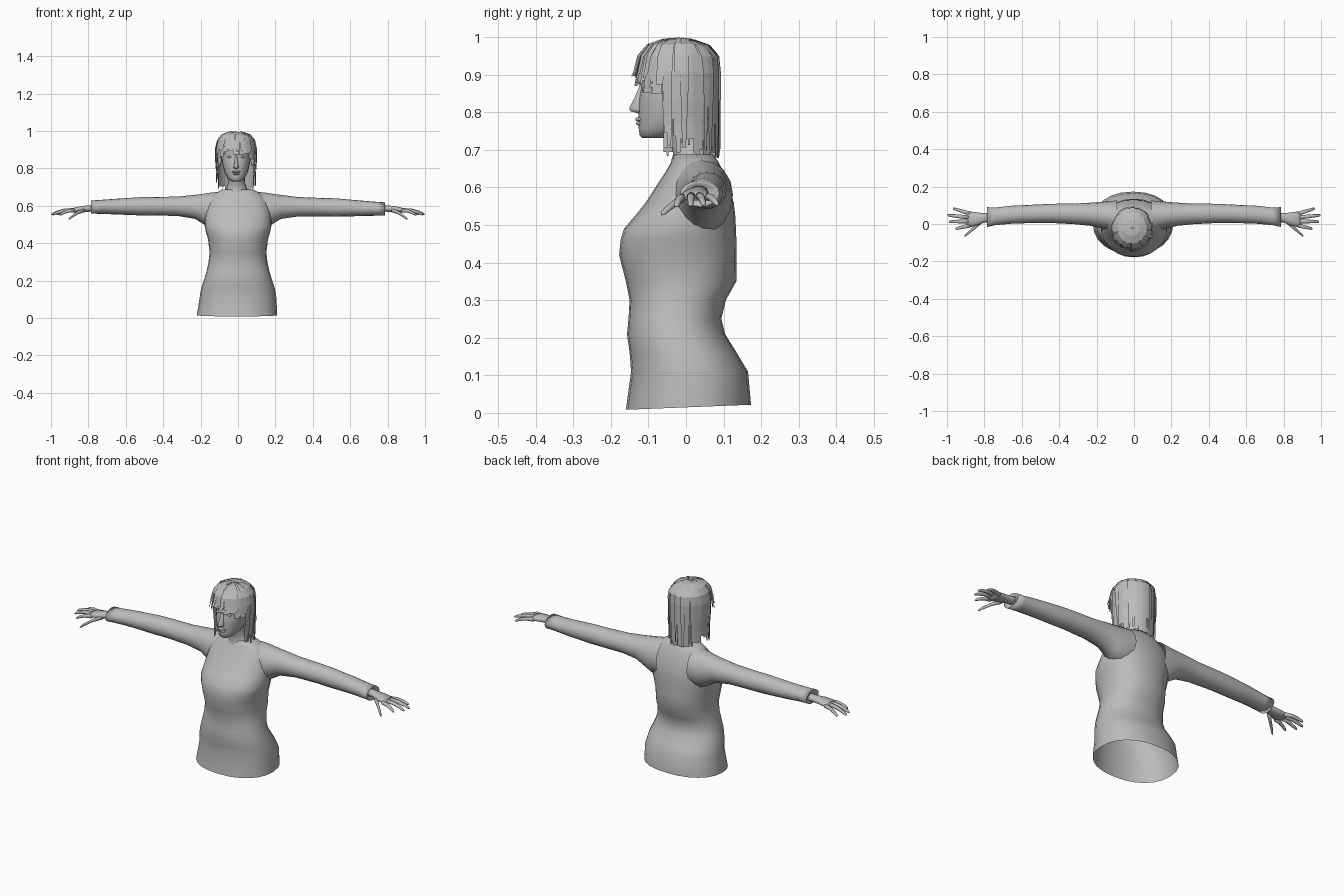
import bpy, bmesh, math, random
from mathutils import Vector

if "Cube" in bpy.data.objects:
    bpy.data.objects.remove(bpy.data.objects["Cube"])

random.seed(4)
grey = bpy.data.materials.new("plain grey")
grey.diffuse_color = (0.5, 0.5, 0.5, 1)
grey.use_nodes = True
grey.node_tree.nodes["Principled BSDF"].inputs["Base Color"].default_value = grey.diffuse_color


def finish(name, bm, smooth=True, recalc=True):
    if recalc:
        bmesh.ops.recalc_face_normals(bm, faces=bm.faces)
    me = bpy.data.meshes.new(name)
    bm.to_mesh(me)
    bm.free()
    me.materials.append(grey)
    for p in me.polygons:
        p.use_smooth = smooth
    ob = bpy.data.objects.new(name, me)
    bpy.context.collection.objects.link(ob)
    return ob


def loft(bm, rings, cap_start=False, cap_end=False):
    rows = [[bm.verts.new(p) for p in r] for r in rings]
    n = len(rows[0])
    for a, b in zip(rows, rows[1:]):
        for i in range(n):
            j = (i + 1) % n
            bm.faces.new((a[i], a[j], b[j], b[i]))
    if cap_start:
        bm.faces.new(rows[0][::-1])
    if cap_end:
        bm.faces.new(rows[-1])


def power(v, e):
    return math.copysign(abs(v) ** e, v)


def level_ring(z, cx, hw, yf, yb, n=24, e=0.9, tilt=0.0):
    # horizontal section: half width, front y, back y
    cy, ry = (yf + yb) / 2, (yb - yf) / 2
    pts = []
    for i in range(n):
        t = 2 * math.pi * i / n
        y = cy + ry * power(math.sin(t), e)
        pts.append((cx + hw * power(math.cos(t), e), y, z + tilt * (y - cy)))
    return pts


def tube(bm, pts, n=8, start=False):
    # limb section list: (x, y, z, half depth, half height), running along x
    rings = [[(x, y + ry * math.cos(2 * math.pi * i / n), z + rz * math.sin(2 * math.pi * i / n))
              for i in range(n)] for x, y, z, ry, rz in pts]
    loft(bm, rings, start, True)


def blob(name, loc, scale, seg=12):
    bm = bmesh.new()
    bmesh.ops.create_uvsphere(bm, u_segments=seg, v_segments=8, radius=1)
    for v in bm.verts:
        v.co = Vector(c * s for c, s in zip(v.co, scale)) + Vector(loc)
    return finish(name, bm)


# Top: open hem, waist, bust and sloping shoulders
body = [(.015, -.005, .215, -.16, .173), (.11, 0, .205, -.146, .165), (.16, 0, .197, -.15, .135),
        (.21, 0, .18, -.157, .104), (.25, 0, .168, -.153, .094), (.30, 0, .157, -.15, .106),
        (.35, 0, .152, -.16, .134), (.42, 0, .16, -.178, .135), (.46, 0, .172, -.174, .134),
        (.49, 0, .178, -.165, .133), (.525, 0, .178, -.135, .131), (.56, 0, .175, -.107, .127),
        (.61, 0, .165, -.075, .112), (.645, 0, .145, -.052, .098), (.67, 0, .115, -.038, .085),
        (.688, -.003, .08, -.03, .072)]
bm = bmesh.new()
loft(bm, [level_ring(*b, tilt=.04 if k == 0 else 0) for k, b in enumerate(body)], cap_end=True)
finish("torso", bm)

# Neck
bm = bmesh.new()
loft(bm, [level_ring(*r, n=16, e=1) for r in
          [(.66, -.005, .075, -.042, .08), (.69, -.006, .055, -.034, .066),
           (.72, -.008, .046, -.042, .055), (.77, -.01, .046, -.06, .05)]])
finish("neck", bm)

# Head
bm = bmesh.new()
loft(bm, [level_ring(*r, n=20, e=.95) for r in
          [(.731, -.01, .022, -.116, -.06), (.738, -.01, .036, -.123, -.03), (.757, -.01, .052, -.126, .01),
           (.785, -.01, .064, -.126, .045), (.82, -.01, .073, -.127, .065), (.85, -.01, .077, -.123, .075),
           (.865, -.01, .078, -.119, .078), (.885, -.01, .079, -.124, .08), (.92, -.01, .079, -.118, .08),
           (.955, -.01, .066, -.095, .062), (.98, -.01, .035, -.06, .03)]], True, True)
finish("head", bm)

# Nose: wedge from the bridge to the tip
bm = bmesh.new()
loft(bm, [[(-.01 - w, -.11, z), (-.01 - w * .4, y, z), (-.01 + w * .4, y, z), (-.01 + w, -.11, z)]
          for z, w, y in [(.875, .008, -.122), (.84, .011, -.136), (.812, .016, -.151),
                          (.803, .018, -.149), (.797, .014, -.128)]], True, True)
finish("nose", bm)
blob("upper_lip", (-.01, -.123, .781), (.023, .012, .006))
blob("lower_lip", (-.01, -.122, .77), (.019, .011, .006))
for s, side in ((-1, "left"), (1, "right")):
    blob(side + "_eye", (-.01 + s * .032, -.109, .86), (.014, .008, .006))
    blob(side + "_ear", (-.01 + s * .09, -.012, .84), (.012, .018, .03))

# Sleeves and hands
for s, side in ((-1, "left"), (1, "right")):
    dz = .005 if s < 0 else -.005
    sleeve = [(.09, .04, .58, .085, .095), (.14, .045, .574, .078, .097), (.18, .048, .582, .07, .083),
              (.23, .052, .594, .062, .064), (.32, .054, .596, .055, .052), (.45, .057, .595, .051, .049),
              (.52, .055, .594, .049, .049), (.65, .05, .591, .048, .042), (.74, .041, .589, .047, .037),
              (.787, .037, .588, .053, .035), (.775, .037, .588, .038, .026)]
    bm = bmesh.new()
    tube(bm, [(s * x, y, z + dz * min(1, max(0, (x - .2) / .5)), a, b) for x, y, z, a, b in sleeve], 16)
    finish(side + "_sleeve", bm)
    bm = bmesh.new()
    # palm
    tube(bm, [(s * x, y, z, a, b) for x, y, z, a, b in
              [(.74, .036, .588, .026, .02), (.80, .033, .585, .025, .018), (.835, .027, .582, .034, .017),
               (.87, .025, .578, .041, .014), (.895, .027, .574, .037, .010)]], 10, True)
    # four fingers and thumb: base to tip
    for (bx, by, bz), (tx, ty, tz) in [((.875, -.008, .574), (.955, -.026, .550)),
                                       ((.885, .014, .577), (.99, .012, .552)),
                                       ((.885, .035, .577), (.998, .047, .554)),
                                       ((.875, .054, .574), (.968, .083, .554)),
                                       ((.82, .008, .576), (.905, -.064, .528))]:
        pts = []
        for t, r in ((0, .012), (.4, .0105), (.75, .009), (.94, .007), (1, .003)):
            lift = .008 * math.sin(math.pi * t)
            pts.append((s * (bx + (tx - bx) * t), by + (ty - by) * t,
                        bz + (tz - bz) * t + lift, r, r * .9))
        tube(bm, pts, 7, True)
    finish(side + "_hand", bm)


# Hair: ribbons falling from the crown, angle 0 = front
def strand(bm, ang, half, scale, low, drop, taper):
    prof = [(.05, 1.0), (.4, .997), (.75, .983), (.96, .955), (1.06, .91)]
    if low < .85:
        prof += [(1.05, .84), (1.0, .77)]
    prof.append((1.12 if low > .85 else 1.0, low))
    rows = []
    for k, (r, z) in enumerate(prof):
        w = half * (1 - taper * (k / (len(prof) - 1)) ** 2)
        back = max(0, -math.cos(ang))
        rr = min(r, 1.0 + .06 * (1 - back)) * scale if r > .9 and back > 0 else r * scale
        rows.append([bm.verts.new((-.01 + .103 * rr * math.sin(a), -.02 - .11 * rr * math.cos(a), z - drop))
                     for a in (ang - w, ang + w)])
    for a, b in zip(rows, rows[1:]):
        bm.faces.new((a[0], b[0], b[1], a[1]))


def hair_low(deg):
    d = abs((deg + 180) % 360 - 180)
    if d < 45:
        return random.uniform(.875, .905)
    if d < 68:
        return random.uniform(.855, .88)
    return random.uniform(.69, .75) if d < 110 else random.uniform(.685, .715)


bm = bmesh.new()
for i in range(24):
    strand(bm, math.radians(i * 15), math.radians(8), .96, hair_low(i * 15), .008, .1)
finish("hair_under_layer", bm, False, False)
bm = bmesh.new()
for i in range(54):
    deg = i * 360 / 54 + random.uniform(-3, 3)
    strand(bm, math.radians(deg), math.radians(random.uniform(5, 9)), random.uniform(.97, 1.04),
           hair_low(deg), random.uniform(0, .008), random.uniform(.5, .85))
finish("hair_strands", bm, False, False)
